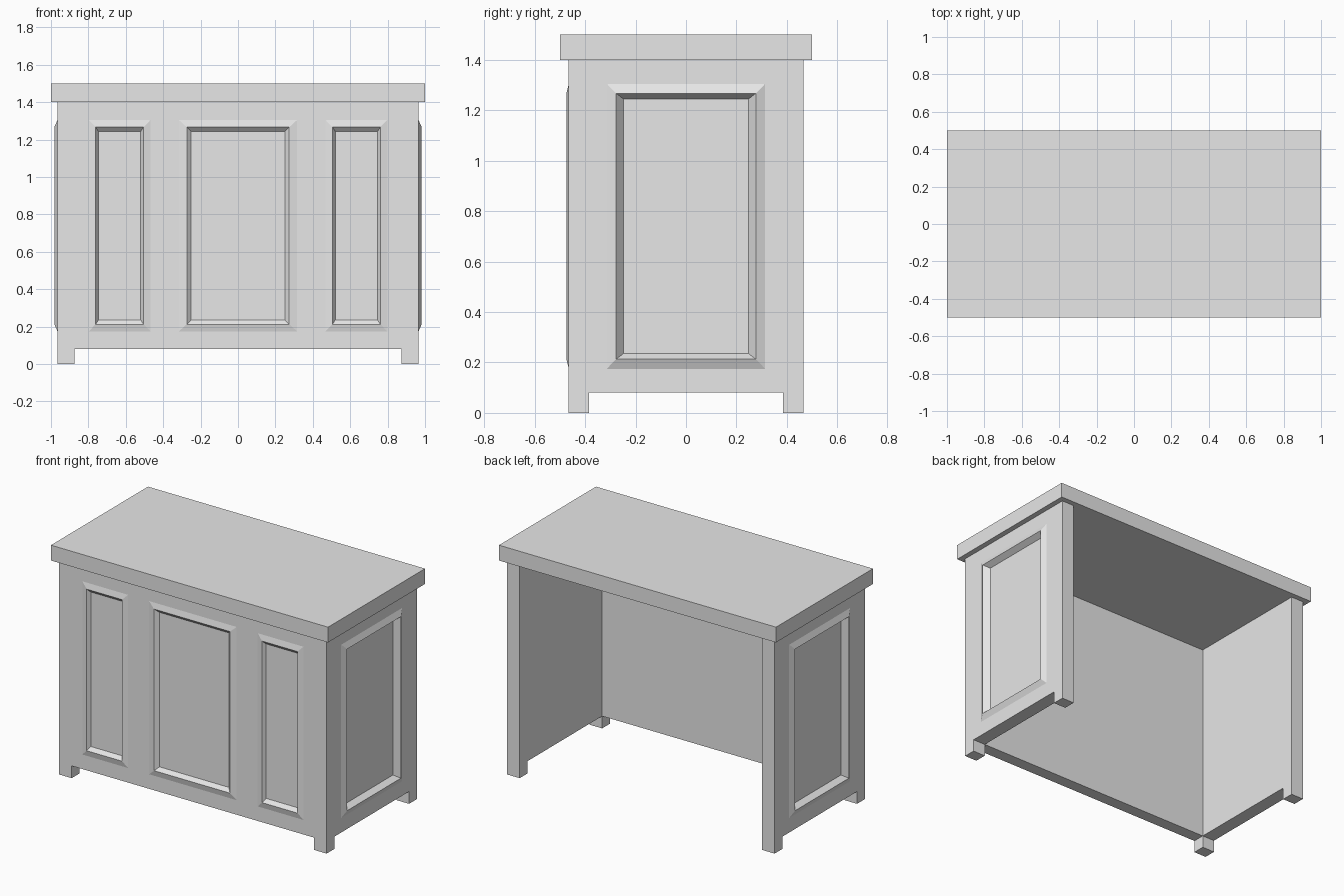
import bpy
import bmesh
from math import pi
from mathutils import Vector

cube = bpy.data.objects.get("Cube")
if cube:
    bpy.data.objects.remove(cube, do_unlink=True)

GREY = (0.8, 0.8, 0.8, 1)
mat = bpy.data.materials.new("plain grey")
mat.use_nodes = True
mat.diffuse_color = GREY
mat.node_tree.nodes["Principled BSDF"].inputs["Base Color"].default_value = GREY

# Main sizes
HALF_X, HALF_Y = 0.965, 0.465
POST_X, POST_Y = 0.09, 0.08
FOOT_H, BODY_TOP, TOP = 0.08, 1.4, 1.5
PANEL_Z = 0.74                      # middle height of every panel
PANEL_HALF_Z = (0.565, 0.527, 0.504)  # outer edge, ridge, sunken floor


def box(lo, hi):
    bm = bmesh.new()
    bmesh.ops.create_cube(bm, size=1)
    lo, hi = Vector(lo), Vector(hi)
    for v in bm.verts:
        v.co = (lo + hi) / 2 + v.co * (hi - lo)
    return bm


def finish(bm, name, turn=0):
    bmesh.ops.recalc_face_normals(bm, faces=bm.faces)
    mesh = bpy.data.meshes.new(name)
    bm.to_mesh(mesh)
    bm.free()
    obj = bpy.data.objects.new(name, mesh)
    obj.rotation_euler.z = turn
    mesh.materials.append(mat)
    bpy.context.collection.objects.link(obj)
    return obj


def cut(bm, axis, value):
    co, no = Vector(), Vector()
    co[axis], no[axis] = value, 1
    geom = bm.verts[:] + bm.edges[:] + bm.faces[:]
    bmesh.ops.bisect_plane(bm, geom=geom, plane_co=co, plane_no=no)


def panelled_wall(name, left, right, front, back, panels, depths, turn=0):
    """Wall facing -y with raised, sunken panels: (middle, half widths)."""
    bm = box((left, front, FOOT_H), (right, back, BODY_TOP))
    for s in (-1, 1):
        cut(bm, 2, PANEL_Z + s * PANEL_HALF_Z[0])
        for mid, halves in panels:
            cut(bm, 0, mid + s * halves[0])
    for mid, halves in panels:
        centre = Vector((mid, front, PANEL_Z))
        bm.normal_update()
        face = min((f for f in bm.faces if f.normal.y < -0.9),
                   key=lambda f: (f.calc_center_median() - centre).length)
        # Slope out to the ridge, then in to the floor
        for hx, hz, depth in zip(halves[1:], PANEL_HALF_Z[1:], depths):
            face = bmesh.ops.extrude_discrete_faces(bm, faces=[face])["faces"][0]
            for v in face.verts:
                v.co = (mid + (hx if v.co.x > mid else -hx),
                        front - depth,
                        PANEL_Z + (hz if v.co.z > PANEL_Z else -hz))
    return finish(bm, name, turn)


# Counter top
finish(box((-1, -0.5, BODY_TOP), (1, 0.5, TOP)), "counter_top")

# Front wall with one wide and two narrow panels
narrow = (0.165, 0.128, 0.113)
wide = (0.316, 0.274, 0.25)
panelled_wall("front_wall", -HALF_X, HALF_X, -HALF_Y, -HALF_Y + POST_Y,
              [(-0.633, narrow), (0, wide), (0.633, narrow)], (0.009, -0.013))

# Side walls, each with one panel; the back stays open
side = (0.314, 0.277, 0.247)
inner = HALF_Y - POST_Y
panelled_wall("left_wall", -inner, HALF_Y, -HALF_X, -HALF_X + POST_X,
              [(0, side)], (0.017, -0.019), pi / 2)
panelled_wall("right_wall", -HALF_Y, inner, -HALF_X, -HALF_X + POST_X,
              [(0, side)], (0.017, -0.019), -pi / 2)

# Corner feet
for sx, xname in ((1, "left"), (-1, "right")):
    for sy, yname in ((-1, "front"), (1, "back")):
        xs = sorted((sx * HALF_X, sx * (HALF_X - POST_X)))
        ys = sorted((sy * HALF_Y, sy * (HALF_Y - POST_Y)))
        finish(box((xs[0], ys[0], 0), (xs[1], ys[1], FOOT_H)),
               f"{yname}_{xname}_foot")
